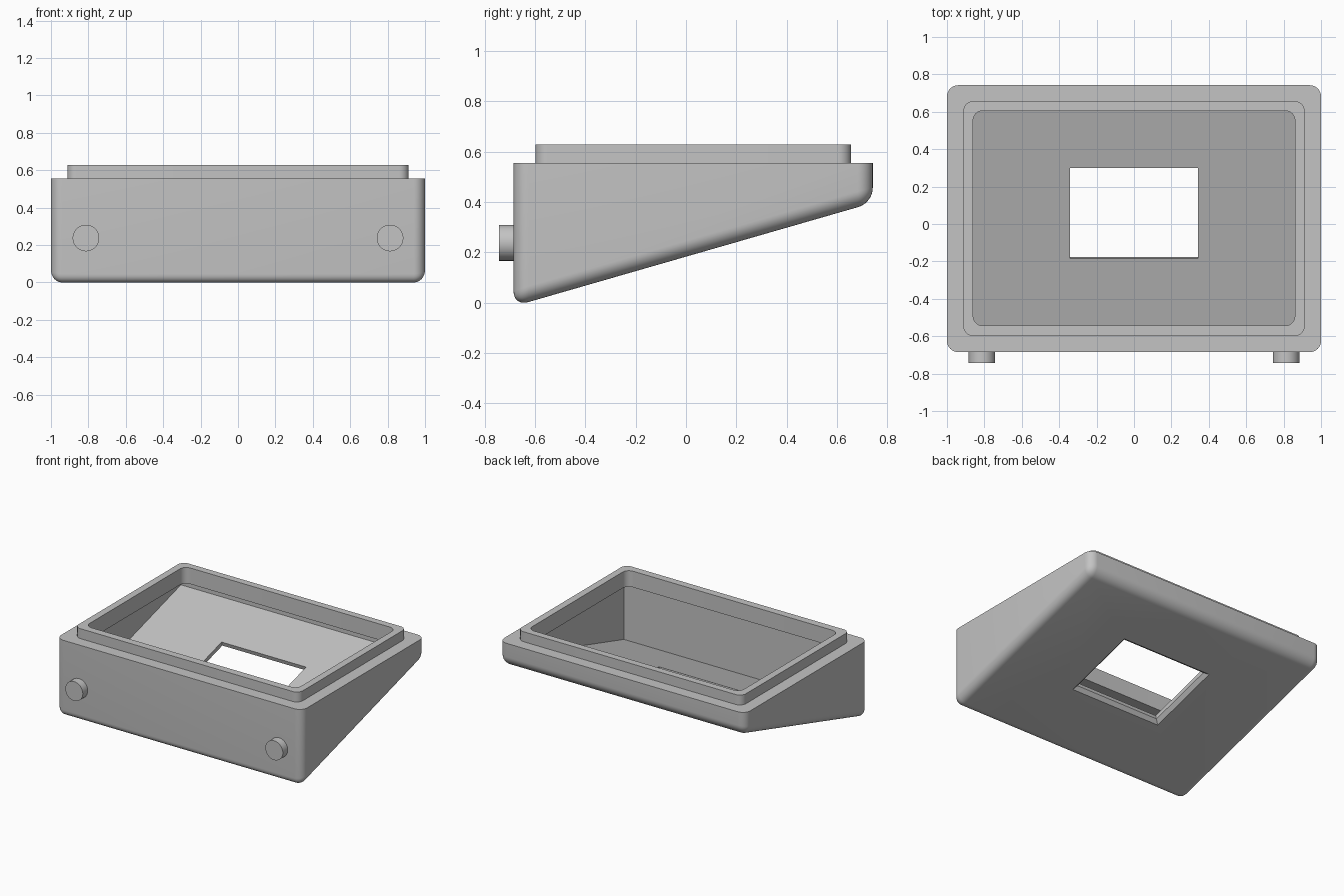
import bpy, bmesh, math
from mathutils import Matrix, Vector

cube = bpy.data.objects.get("Cube")
if cube:
    bpy.data.objects.remove(cube, do_unlink=True)

grey = bpy.data.materials.new("plain grey")
grey.use_nodes = True
color = (0.55, 0.55, 0.55, 1)
grey.diffuse_color = color
grey.node_tree.nodes["Principled BSDF"].inputs["Base Color"].default_value = color

SLOPE = 0.288
FRONT, BACK, TOP = -0.685, 0.742, 0.555
FLOOR = 0.055                      # floor thickness


def underside(y):
    return -0.015 + SLOPE * (y - FRONT)


def loft(name, rings, bevel=0):
    """Closed solid through a list of rings with equal point counts."""
    bm = bmesh.new()
    loops = [[bm.verts.new(p) for p in ring] for ring in rings]
    n = len(loops[0])
    for a, b in zip(loops, loops[1:]):
        for i in range(n):
            j = (i + 1) % n
            bm.faces.new((a[i], a[j], b[j], b[i]))
    bm.faces.new(loops[0])
    bm.faces.new(loops[-1])
    bmesh.ops.recalc_face_normals(bm, faces=bm.faces)
    if bevel:                      # round everything except the top rim
        edges = [e for e in bm.edges
                 if min(v.co.z for v in e.verts) < TOP - 0.01]
        bmesh.ops.bevel(bm, geom=edges, offset=bevel, segments=8,
                        profile=0.5, affect='EDGES', clamp_overlap=True)
    mesh = bpy.data.meshes.new(name)
    bm.to_mesh(mesh)
    bm.free()
    mesh.materials.append(grey)
    obj = bpy.data.objects.new(name, mesh)
    bpy.context.collection.objects.link(obj)
    return obj


def wedge(name, half_x, y0, y1, top, lift, bevel=0):
    profile = [(y0, underside(y0) + lift), (y1, underside(y1) + lift),
               (y1, top), (y0, top)]
    return loft(name, [[(x, y, z) for y, z in profile]
                       for x in (-half_x, half_x)], bevel)


def rounded_box(name, half_x, y0, y1, z0, z1, r):
    outline = []
    corners = [(half_x, y1), (-half_x, y1), (-half_x, y0), (half_x, y0)]
    mid = (y0 + y1) / 2
    for k, (cx, cy) in enumerate(corners):
        cx -= math.copysign(r, cx)
        cy -= math.copysign(r, cy - mid)
        for i in range(9):
            a = math.pi / 2 * (k + i / 8)
            outline.append((cx + r * math.cos(a), cy + r * math.sin(a)))
    return loft(name, [[(x, y, z) for x, y in outline] for z in (z0, z1)])


def select(obj):
    bpy.ops.object.select_all(action='DESELECT')
    obj.select_set(True)
    bpy.context.view_layer.objects.active = obj


def combine(obj, tool, operation):
    select(obj)
    mod = obj.modifiers.new(operation, 'BOOLEAN')
    mod.operation, mod.object, mod.solver = operation, tool, 'EXACT'
    bpy.ops.object.modifier_apply(modifier=mod.name)
    bpy.data.objects.remove(tool, do_unlink=True)


# Wedge housing with rounded sides and a raised lip
housing = wedge("housing", 1.0, FRONT, BACK, TOP, 0, bevel=0.06)
combine(housing, rounded_box("lip", 0.912, -0.598, 0.656, 0.535, 0.628, 0.05), 'UNION')

# Hollow interior, wider than the opening above it
combine(housing, wedge("cavity", 0.945, -0.63, 0.687, 0.51, FLOOR * 1.04), 'DIFFERENCE')
combine(housing, rounded_box("opening", 0.86, -0.543, 0.605, 0.49, 0.7, 0.05), 'DIFFERENCE')

# Window square to the sloping floor, chamfered on the underside
mid_y = 0.0575
place = (Matrix.Translation((0, mid_y, underside(mid_y) + FLOOR * 1.04))
         @ Matrix.Rotation(math.atan(SLOPE), 4, 'X'))
rings = []
for z, grow in ((0.03, 0), (-0.03, 0), (-FLOOR, 0.025), (-0.075, 0.045)):
    hx, hy = 0.343 + grow, 0.252 + grow
    rings.append([place @ Vector((sx * hx, sy * hy, z))
                  for sx, sy in ((-1, -1), (1, -1), (1, 1), (-1, 1))])
combine(housing, loft("window", rings), 'DIFFERENCE')
select(housing)
bpy.ops.object.shade_smooth_by_angle(angle=math.radians(30))

# Round buttons on the front
for side, x in (("right", -0.813), ("left", 0.813)):
    bpy.ops.mesh.primitive_cylinder_add(
        vertices=48, radius=0.071, depth=0.077,
        location=(x, -0.7035, 0.237), rotation=(math.pi / 2, 0, 0))
    button = bpy.context.object
    button.name = side + "_button"
    button.data.materials.append(grey)
    bpy.ops.object.shade_smooth_by_angle(angle=math.radians(30))
